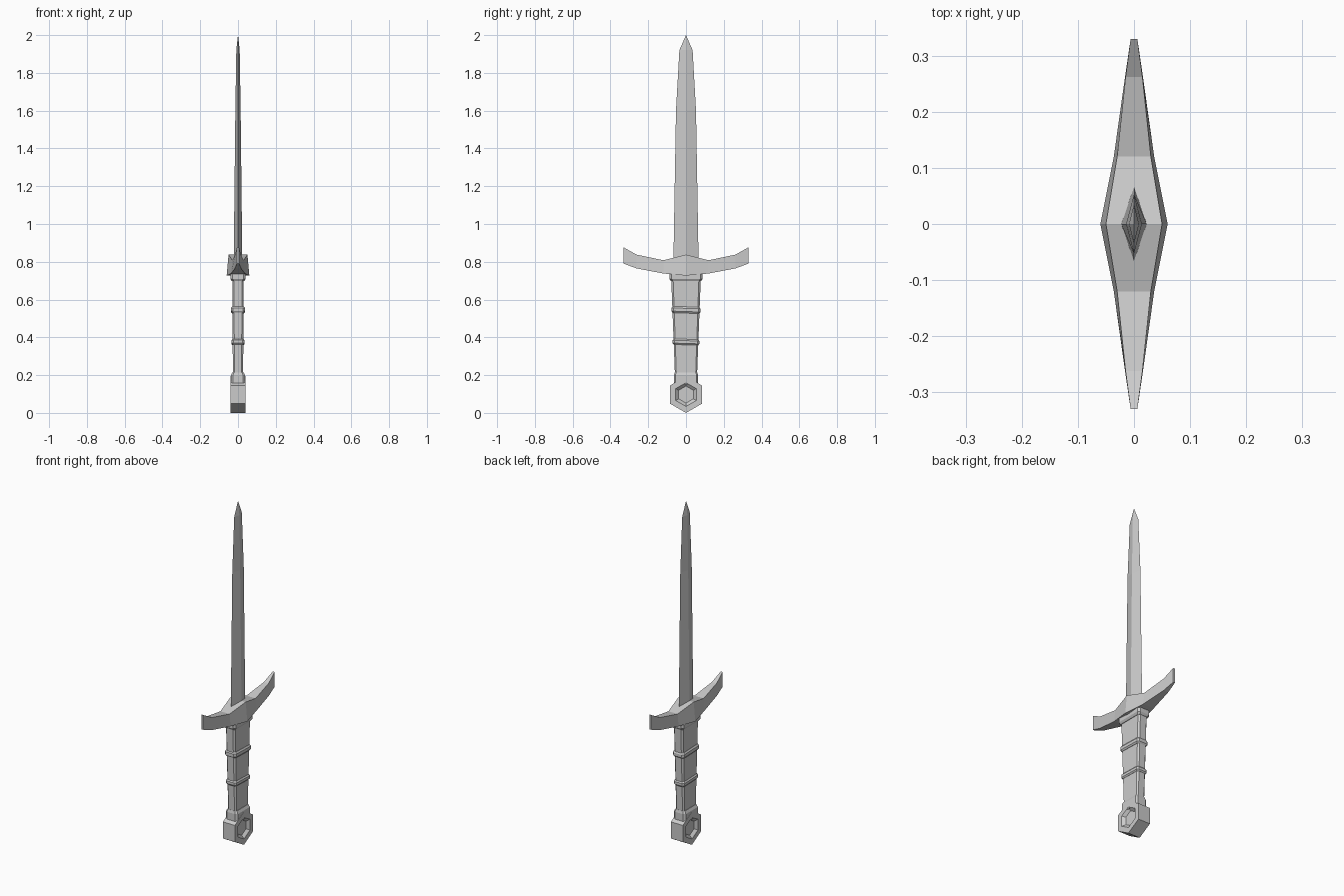
import bpy, bmesh, math

if "Cube" in bpy.data.objects:
    bpy.data.objects.remove(bpy.data.objects["Cube"])


def make_object(name, bm):
    bmesh.ops.recalc_face_normals(bm, faces=bm.faces)
    mesh = bpy.data.meshes.new(name)
    bm.to_mesh(mesh)
    bm.free()
    obj = bpy.data.objects.new(name, mesh)
    bpy.context.collection.objects.link(obj)
    return obj


def loft(name, sections):
    """Skin a closed solid through sections with equal point counts."""
    bm = bmesh.new()
    rings = [[bm.verts.new(p) for p in s] for s in sections]
    n = len(rings[0])
    for a, b in zip(rings, rings[1:]):
        for i in range(n):
            j = (i + 1) % n
            bm.faces.new((a[i], a[j], b[j], b[i]))
    bm.faces.new(rings[0])
    bm.faces.new(rings[-1])
    bmesh.ops.remove_doubles(bm, verts=bm.verts, dist=1e-5)
    return make_object(name, bm)


def diamond(hx, hy, z):
    return [(hx, 0, z), (0, hy, z), (-hx, 0, z), (0, -hy, z)]


def chamfered(hx, hy, z, tilt=0.0):
    cx, cy = hx * 0.7, hy * 0.87
    pts = [(hx, -cy), (hx, cy), (cx, hy), (-cx, hy),
           (-hx, cy), (-hx, -cy), (-cx, -hy), (cx, -hy)]
    return [(x, y, z + tilt * y) for x, y in pts]


# Blade: tapering diamond section
blade = [(0.023, 0.067, 0.78), (0.014, 0.053, 1.6), (0.009, 0.035, 1.92), (0.0003, 0.0003, 2.0)]
loft("blade", [diamond(*s) for s in blade])

# Crossguard: (y, bottom z, top z, bottom half depth, top half depth), mirrored
half = [(0, 0.727, 0.838, 0.06, 0.05), (0.12, 0.738, 0.808, 0.036, 0.03),
        (0.262, 0.765, 0.838, 0.016, 0.015), (0.33, 0.79, 0.876, 0.006, 0.006)]
stations = [(-s[0],) + s[1:] for s in reversed(half[1:])] + half
loft("crossguard", [[(-b, y, z0), (b, y, z0), (t, y, z1), (-t, y, z1)]
                    for y, z0, z1, b, t in stations])

# Grip core
loft("grip", [chamfered(0.027, 0.057, 0.16), chamfered(0.030, 0.079, 0.73)])


# Raised bands around the grip
def band(name, z, h, hx, hy, lip, tilt=0.0):
    loft(name, [chamfered(hx - lip, hy - lip, z - h / 2, tilt),
                chamfered(hx, hy, z - h / 4, tilt),
                chamfered(hx, hy, z + h / 4, tilt),
                chamfered(hx - lip, hy - lip, z + h / 2, tilt)])


band("upper_grip_band", 0.545, 0.034, 0.037, 0.077, 0.006, -0.03)
band("lower_grip_band", 0.375, 0.030, 0.035, 0.071, 0.006, -0.03)
loft("guard_collar", [chamfered(0.033, 0.080, 0.698), chamfered(0.041, 0.088, 0.71),
                      chamfered(0.041, 0.088, 0.735)])
loft("pommel_collar", [chamfered(0.038, 0.064, 0.15), chamfered(0.038, 0.064, 0.20),
                       chamfered(0.030, 0.060, 0.215)])


# Pommel: hexagonal prism with a recessed hexagon on both faces
def hexagon(r, x):
    return [(x, r * math.sin(i * math.pi / 3), 0.097 + r * math.cos(i * math.pi / 3))
            for i in range(6)]


side = [(0.045, 0.024), (0.063, 0.039), (0.097, 0.039)]
loft("pommel", [hexagon(r, -x) for r, x in side] + [hexagon(r, x) for r, x in reversed(side)])
